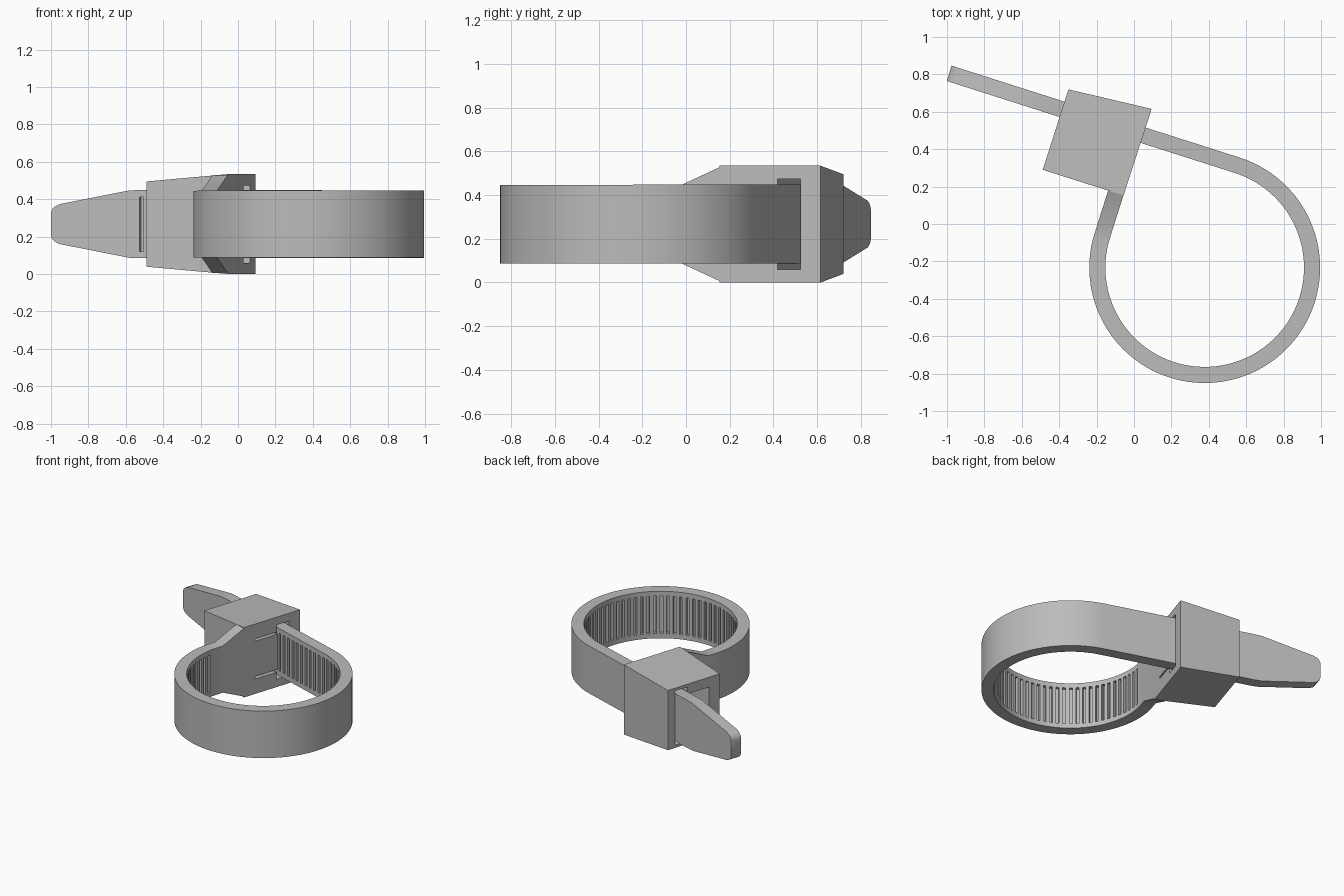
import bpy, bmesh, math
from mathutils import Vector

cube = bpy.data.objects.get("Cube")
if cube:
    bpy.data.objects.remove(cube, do_unlink=True)

# One grey plastic
grey = bpy.data.materials.new("grey_plastic")
grey.use_nodes = True
colour = (0.5, 0.5, 0.5, 1)
grey.diffuse_color = colour
grey.node_tree.nodes["Principled BSDF"].inputs["Base Color"].default_value = colour

# Local frame: "across" follows the tail, "along" follows the strap root
TURN = math.radians(72.3)
ALONG = Vector((math.cos(TURN), math.sin(TURN), 0))
ACROSS = Vector((math.sin(TURN), -math.cos(TURN), 0))
CENTRE = Vector((0.378, -0.233, 0.267))
R, T = 0.574, 0.043          # loop radius, half thickness of strap
ROOT, ARC = 0.24, 0.574 * 1.5 * math.pi


def place(a, b, z):
    return CENTRE + ACROSS * (a - R) + ALONG * b + Vector((0, 0, z))


def finish(name, bm):
    bmesh.ops.recalc_face_normals(bm, faces=bm.faces)
    mesh = bpy.data.meshes.new(name)
    bm.to_mesh(mesh)
    bm.free()
    obj = bpy.data.objects.new(name, mesh)
    bpy.context.collection.objects.link(obj)
    mesh.materials.append(grey)
    return obj


def prism(name, outline):
    """Upright prism from (across, along, half height) points."""
    bm = bmesh.new()
    low = [bm.verts.new(place(a, b, -h)) for a, b, h in outline]
    top = [bm.verts.new(place(a, b, h)) for a, b, h in outline]
    bm.faces.new(low)
    bm.faces.new(top)
    for i in range(len(low)):
        j = (i + 1) % len(low)
        bm.faces.new((low[i], low[j], top[j], top[i]))
    return finish(name, bm)


def box(name, a0, a1, b0, b1, h):
    return prism(name, [(a0, b0, h), (a1, b0, h), (a1, b1, h), (a0, b1, h)])


def cut(obj, cutter):
    mod = obj.modifiers.new("cut", "BOOLEAN")
    mod.operation, mod.solver, mod.object = "DIFFERENCE", "EXACT", cutter
    bpy.context.view_layer.objects.active = obj
    bpy.ops.object.modifier_apply(modifier=mod.name)
    bpy.data.objects.remove(cutter, do_unlink=True)


def strap_point(s):
    """Centre line position and inward direction at distance s."""
    if s < ROOT:
        return place(0, ROOT - s, 0), ACROSS
    if s < ROOT + ARC:
        ang = TURN + math.pi / 2 + (s - ROOT) / R
        out = Vector((math.cos(ang), math.sin(ang), 0))
        return CENTRE + out * R, -out
    return place(R - (s - ROOT - ARC), R, 0), -ALONG


def tail(a):
    return ROOT + ARC + R - a


# Strap stations: flared root, toothed band, tapering rounded tail
TOOTH_START, TOOTH_END, COUNT = 0.28, tail(-0.545), 76
pitch = (TOOTH_END - TOOTH_START) / COUNT
stations = [(0, 0.262, False), (0.19, 0.178, False)]
for i in range(COUNT):
    s = TOOTH_START + i * pitch
    half = 0.178 + 0.004 * i / COUNT
    stations += [(s, half, False), (s + pitch * 0.55, half, True)]
stations += [(TOOTH_END, 0.182, False), (tail(-0.604), 0.18, False)]
for a, half in ((-0.992, 0.107), (-1.02, 0.094), (-1.036, 0.078), (-1.043, 0.058)):
    stations.append((tail(a), half, False))

bm = bmesh.new()
previous, grooves = None, []
for s, half, grooved in stations:
    p, inward = strap_point(s)
    g = min(0.15, half * 0.8)
    section = [(T, -half), (T, -g), (T, g), (T, half), (-T, half), (-T, -half)]
    ring = [bm.verts.new(p + inward * d + Vector((0, 0, z))) for d, z in section]
    if previous:
        for i in range(6):
            j = (i + 1) % 6
            f = bm.faces.new((previous[i], previous[j], ring[j], ring[i]))
            f.smooth = True
            if i == 1 and grooved is False and TOOTH_START < s <= TOOTH_END + 1e-6:
                grooves.append(f)
    else:
        bm.faces.new(ring)
    previous = ring
bm.faces.new(previous)
bmesh.ops.recalc_face_normals(bm, faces=bm.faces)
bmesh.ops.inset_individual(bm, faces=grooves, thickness=0.0005, depth=-0.025)
strap = finish("toothed_strap", bm)
bpy.ops.object.select_all(action="DESELECT")
strap.select_set(True)
bpy.context.view_layer.objects.active = strap
bpy.ops.object.shade_smooth_by_angle(angle=math.radians(30))

# Locking head with a through slot and a pawl chamber
head = prism("locking_head", [(0.0435, 0.235, 0.267), (0.046, 0.722, 0.267),
                              (-0.41, 0.686, 0.228), (-0.41, 0.235, 0.228)])
cut(head, box("slot_cutter", -0.6, 0.2, 0.515, 0.625, 0.207))
cut(head, box("chamber_cutter", -0.6, 0.2, 0.33, 0.54, 0.153))

# Pawl filling the chamber, leaving narrow slits above and below
prism("locking_pawl", [(a, b, h) for a, b, h in (
    (0.043, 0.325, 0.135), (0.043, 0.525, 0.135), (-0.05, 0.528, 0.135),
    (-0.2, 0.5, 0.135), (-0.2, 0.44, 0.135), (-0.1, 0.325, 0.135))])
